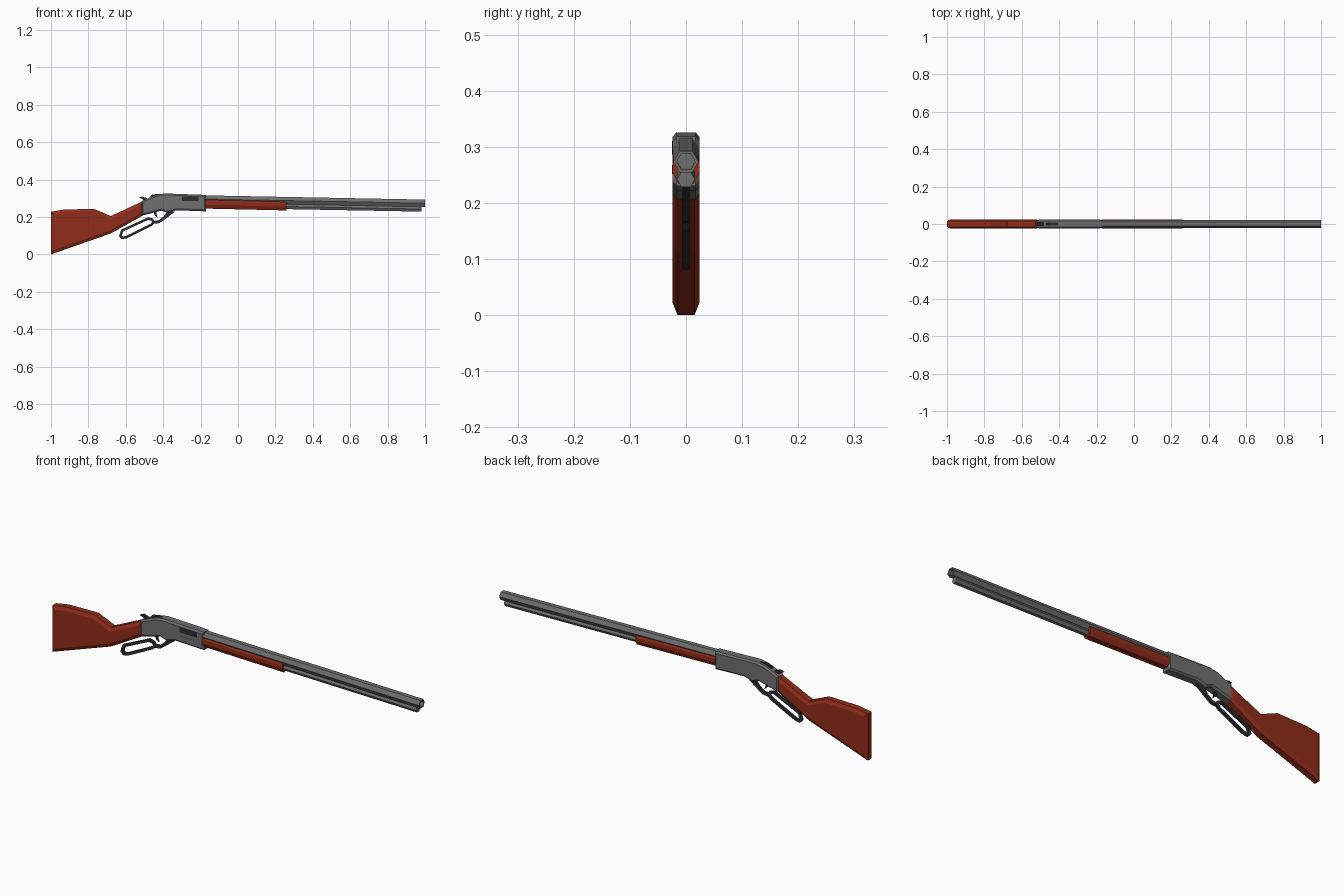
import bpy, bmesh
from math import cos, sin, pi
from mathutils import Vector

if "Cube" in bpy.data.objects:
    bpy.data.objects.remove(bpy.data.objects["Cube"])


def material(name, rgb):
    m = bpy.data.materials.new(name)
    m.diffuse_color = (*rgb, 1)
    m.use_nodes = True
    m.node_tree.nodes["Principled BSDF"].inputs["Base Color"].default_value = m.diffuse_color
    return m


WOOD = material("red_wood", (0.28, 0.025, 0.01))
DARK = material("dark_steel", (0.025, 0.027, 0.03))
STEEL = material("grey_steel", (0.16, 0.16, 0.16))


def finish(name, bm, mat):
    bmesh.ops.recalc_face_normals(bm, faces=bm.faces[:])
    me = bpy.data.meshes.new(name)
    bm.to_mesh(me)
    bm.free()
    me.materials.append(mat)
    ob = bpy.data.objects.new(name, me)
    bpy.context.collection.objects.link(ob)
    return ob


def inset(pts, d):
    """Offset a counter-clockwise x-z outline inward by d."""
    out = []
    n = len(pts)
    for i in range(n):
        a, b, c = (Vector(pts[j % n]) for j in (i - 1, i, i + 1))
        e, f = (b - a).normalized(), (c - b).normalized()
        n1, n2 = Vector((-e.y, e.x)), Vector((-f.y, f.x))
        out.append(tuple(b + (n1 + n2) * d / (1 + n1.dot(n2))))
    return out


def bridge(bm, a, b):
    for i in range(len(a)):
        j = (i + 1) % len(a)
        bm.faces.new((a[i], a[j], b[j], b[i]))


def ring(bm, pts, y):
    return [bm.verts.new((x, y, z)) for x, z in pts]


def plate(name, pts, half, mat, bevel=0, flat=None, y=0):
    """Extruded outline; with bevel, its rim is chamfered down to half-width flat."""
    bm = bmesh.new()
    if bevel:
        small = inset(pts, bevel)
        layers = [(small, -half), (pts, -flat), (pts, flat), (small, half)]
    else:
        layers = [(pts, y - half), (pts, y + half)]
    rings = [ring(bm, p, v) for p, v in layers]
    for a, b in zip(rings, rings[1:]):
        bridge(bm, a, b)
    bm.faces.new(rings[0])
    bm.faces.new(rings[-1])
    return finish(name, bm, mat)


def loop_band(name, pts, t, half, mat):
    """Closed band of thickness t following an outline."""
    bm = bmesh.new()
    inner = inset(pts, t)
    rs = [ring(bm, pts, -half), ring(bm, pts, half), ring(bm, inner, half), ring(bm, inner, -half)]
    for i in range(4):
        bridge(bm, rs[i], rs[(i + 1) % 4])
    return finish(name, bm, mat)


def loft(name, stations, mat):
    """Skin between (x, [(y, z), ...]) sections."""
    bm = bmesh.new()
    rs = [[bm.verts.new((x, y, z)) for y, z in sec] for x, sec in stations]
    for a, b in zip(rs, rs[1:]):
        bridge(bm, a, b)
    bm.faces.new(rs[0])
    bm.faces.new(rs[-1])
    return finish(name, bm, mat)


def hexagon(r, z):
    return [(r * cos(i * pi / 3), z + r * sin(i * pi / 3)) for i in range(6)]


# butt stock
plate("stock", [(-1, 0), (-0.68, 0.112), (-0.505, 0.21), (-0.505, 0.286), (-0.68, 0.205),
                (-0.77, 0.243), (-0.93, 0.24), (-1, 0.228)], 0.024, WOOD, 0.016, 0.015)

# receiver
plate("receiver", [(-0.517, 0.206), (-0.41, 0.234), (-0.375, 0.222), (-0.33, 0.236), (-0.172, 0.230),
                   (-0.172, 0.318), (-0.395, 0.326), (-0.44, 0.318), (-0.517, 0.285)],
      0.024, STEEL, 0.008, 0.017)

# barrel with open bore, and magazine tube below it
loft("barrel", [(-0.2, hexagon(0.0225, 0.2965)), (1, hexagon(0.0225, 0.2735)),
                (1, hexagon(0.0165, 0.2735)), (0.9, hexagon(0.0165, 0.2755))], STEEL)
loft("magazine_tube", [(-0.18, hexagon(0.016, 0.264)), (0.98, hexagon(0.016, 0.2425))], STEEL)


# wooden fore-end
def fore_section(top, bottom):
    right = [(0.017, top), (0.024, top - 0.012), (0.024, bottom + 0.02), (0.014, bottom)]
    return right + [(-y, z) for y, z in reversed(right)]


loft("fore_end", [(-0.175, fore_section(0.296, 0.245)), (0.258, fore_section(0.283, 0.235))], WOOD)

# lever loop, guard bow and arm
loop_band("lever_loop", [(-0.636, 0.097), (-0.622, 0.081), (-0.595, 0.086), (-0.46, 0.153),
                         (-0.443, 0.172), (-0.455, 0.192), (-0.482, 0.198), (-0.625, 0.132)],
          0.013, 0.006, DARK)
plate("lever_arm", [(-0.462, 0.163), (-0.42, 0.167), (-0.385, 0.192), (-0.335, 0.23), (-0.375, 0.232),
                    (-0.4, 0.2), (-0.425, 0.182), (-0.455, 0.178)], 0.006, DARK)

# trigger
plate("trigger", [(-0.452, 0.228), (-0.444, 0.208), (-0.43, 0.195), (-0.434, 0.21), (-0.436, 0.232)],
      0.004, DARK)

# hammer and bolt tail
plate("hammer", [(-0.5, 0.28), (-0.475, 0.29), (-0.488, 0.302), (-0.515, 0.309), (-0.53, 0.303),
                 (-0.51, 0.296)], 0.007, DARK)
plate("bolt_tail", [(-0.47, 0.3), (-0.4, 0.31), (-0.4, 0.324), (-0.436, 0.323), (-0.465, 0.318)],
      0.007, DARK)


# ejection port and loading gate on the near side
def side_panel(name, x0, x1, z0, z1, mat):
    plate(name, [(x0, z0), (x1, z0), (x1, z1), (x0, z1)], 0.001, mat, y=-0.0242)


side_panel("ejection_port", -0.30, -0.21, 0.286, 0.31, DARK)
side_panel("loading_gate", -0.29, -0.22, 0.252, 0.268, STEEL)
